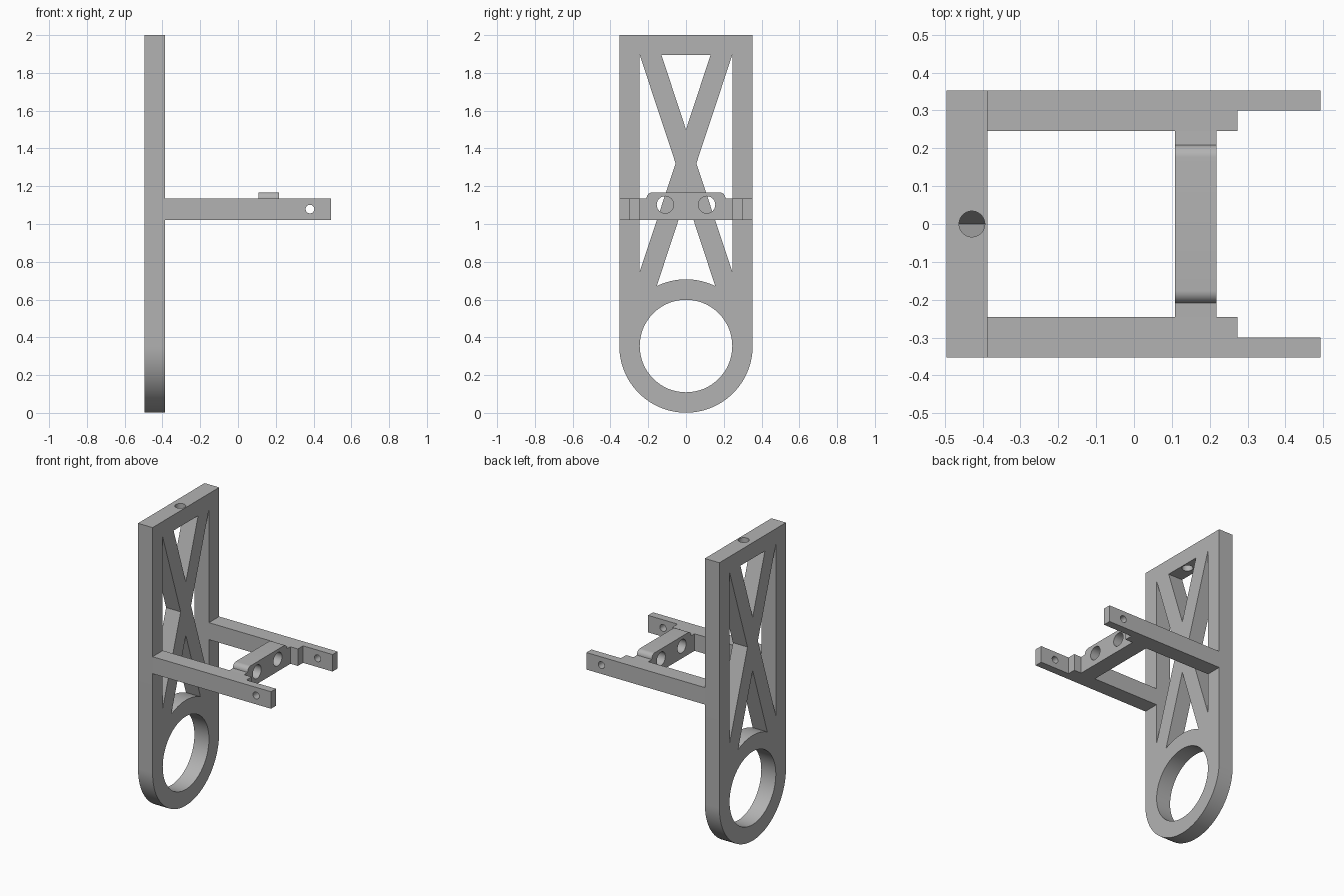
import bpy
import bmesh
from math import sin, cos, pi, radians, asin
from mathutils import Matrix

cube = bpy.data.objects.get("Cube")
if cube:
    bpy.data.objects.remove(cube, do_unlink=True)

grey = bpy.data.materials.new("light grey")
grey.use_nodes = True
colour = (0.45, 0.45, 0.45, 1)
grey.diffuse_color = colour
grey.node_tree.nodes["Principled BSDF"].inputs["Base Color"].default_value = colour


def arc(cy, cz, r, start, end, n):
    """Points on an arc, angles in radians."""
    return [(cy + r * cos(start + (end - start) * i / n),
             cz + r * sin(start + (end - start) * i / n)) for i in range(n + 1)]


def circle(cy, cz, r, n=48):
    return arc(cy, cz, r, 0, 2 * pi, n)[:-1]


def prism(name, outline, low, high, axis="x"):
    """Extrude an outline along an axis: (y, z) for x, (x, z) for y, (x, y) for z."""
    def place(p, d):
        return {"x": (d, *p), "y": (p[0], d, p[1]), "z": (*p, d)}[axis]
    bm = bmesh.new()
    face = bm.faces.new([bm.verts.new(place(p, low)) for p in outline])
    side = bmesh.ops.extrude_face_region(bm, geom=[face])
    verts = [g for g in side["geom"] if isinstance(g, bmesh.types.BMVert)]
    shift = Matrix.Translation(place((0, 0), high - low))
    bmesh.ops.transform(bm, matrix=shift, verts=verts)
    bmesh.ops.recalc_face_normals(bm, faces=bm.faces)
    mesh = bpy.data.meshes.new(name)
    bm.to_mesh(mesh)
    bm.free()
    mesh.materials.append(grey)
    obj = bpy.data.objects.new(name, mesh)
    bpy.context.collection.objects.link(obj)
    return obj


def finish(obj, cutters):
    """Cut the openings, drop the cutters and smooth the round walls."""
    bpy.ops.object.select_all(action="DESELECT")
    obj.select_set(True)
    bpy.context.view_layer.objects.active = obj
    for cutter in cutters:
        cut = obj.modifiers.new("opening", "BOOLEAN")
        cut.operation = "DIFFERENCE"
        cut.solver = "EXACT"
        cut.object = cutter
        bpy.ops.object.modifier_apply(modifier=cut.name)
        bpy.data.objects.remove(cutter, do_unlink=True)
    bpy.ops.object.shade_smooth_by_angle(angle=radians(30))


# Upright plate with a round lower end
HALF, INNER, RING_Z = 0.353, 0.245, 0.354
BACK, FRONT = -0.495, -0.387
plate = prism("upright_plate",
              [(HALF, 2), (-HALF, 2)] + arc(0, RING_Z, HALF, pi, 2 * pi, 48),
              BACK, FRONT)

# Openings that leave a cross brace and a ring
foot = asin(0.155 / HALF)
windows = [
    circle(0, RING_Z, INNER, 64),
    [(-0.13, 1.895), (0.13, 1.895), (0, 1.5)],
    [(0, 1.142)] + arc(0, RING_Z, HALF, pi / 2 + foot, pi / 2 - foot, 16),
]
for s in (-1, 1):
    windows.append([(s * INNER, 1.895), (s * INNER, 0.747), (s * 0.055, 1.321)])
cutters = [prism("window_cutter", w, BACK - 0.1, FRONT + 0.1) for w in windows]
cutters.append(prism("top_hole_cutter", circle(-0.428, 0, 0.034), 1.8, 2.1, "z"))
finish(plate, cutters)

# Two arms with thin, drilled tips
LOW, HIGH = 1.02, 1.134
for side, s in (("left", 1), ("right", -1)):
    outline = [(FRONT, INNER), (0.273, INNER), (0.273, 0.3),
               (0.492, 0.3), (0.492, HALF), (FRONT, HALF)]
    arm = prism(side + "_arm", [(x, s * y) for x, y in outline], LOW, HIGH, "z")
    finish(arm, [prism("pin_hole_cutter", circle(0.381, 1.079, 0.023, 32),
                       s * 0.2, s * 0.45, "y")])

# Crossbar with a raised, rounded middle and two holes
R = 0.033
TOP = 1.168
bar = prism("crossbar",
            [(-INNER, LOW), (INNER, LOW), (INNER, HIGH)]
            + arc(0.209 - R, TOP - R, R, 0, pi / 2, 10)
            + arc(R - 0.209, TOP - R, R, pi / 2, pi, 10)
            + [(-INNER, HIGH)], 0.108, 0.218)
finish(bar, [prism("bar_hole_cutter", circle(s * 0.11, 1.102, 0.045), 0, 0.3)
             for s in (-1, 1)])
